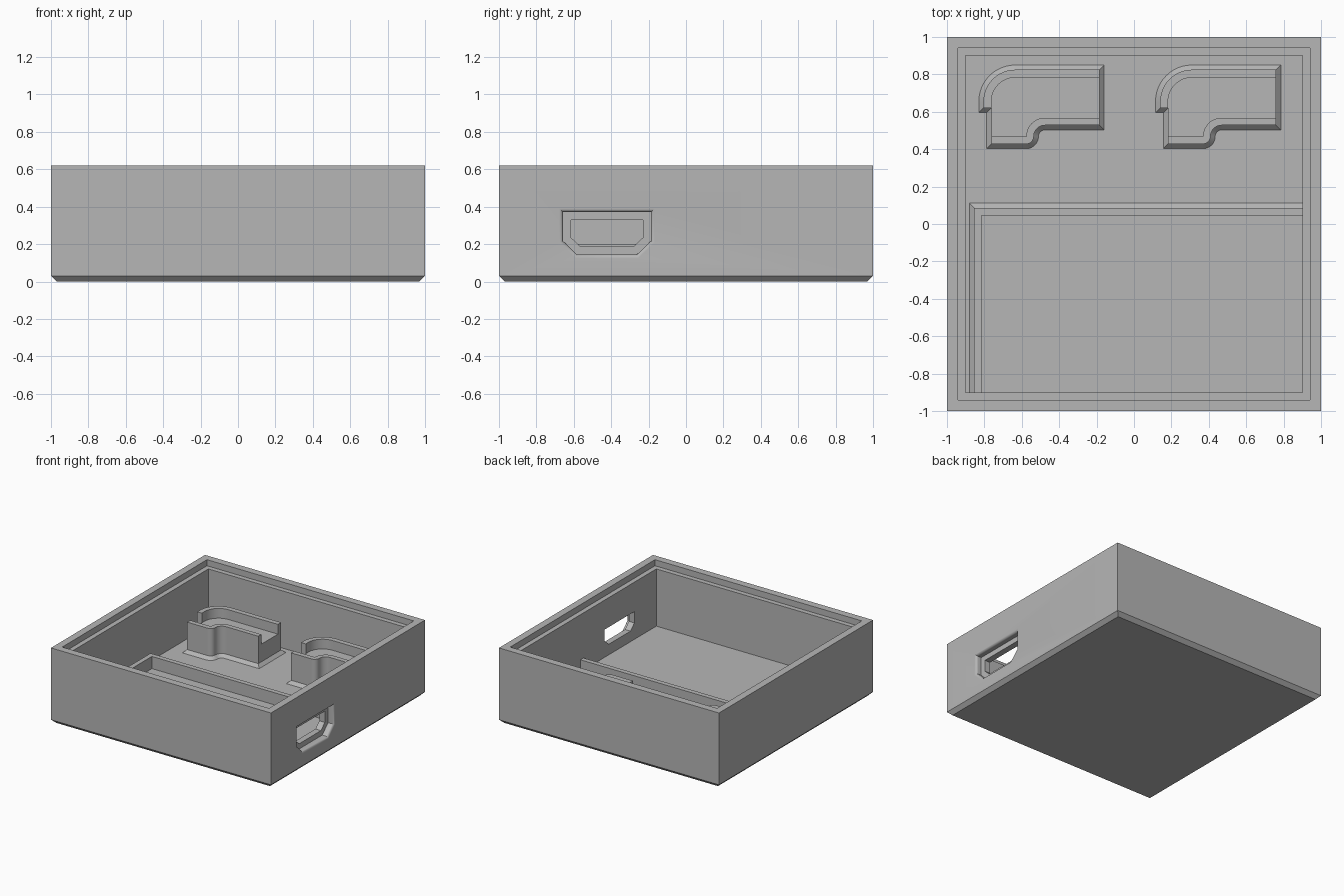
import bpy, bmesh
from math import sin, cos, pi, radians
from mathutils import Vector

if "Cube" in bpy.data.objects:
    bpy.data.objects.remove(bpy.data.objects["Cube"])

grey = bpy.data.materials.new("plain grey")
grey.use_nodes = True
grey.diffuse_color = (0.47, 0.47, 0.47, 1)
grey.node_tree.nodes["Principled BSDF"].inputs["Base Color"].default_value = grey.diffuse_color

FLOOR, RIM, SKIRT, WALL = 0.10, 0.62, 0.025, 0.04


def arc(cx, cy, r, start, end, n=12):
    angles = [radians(start + (end - start) * i / n) for i in range(n + 1)]
    return [(cx + r * cos(a), cy + r * sin(a)) for a in angles]


def grow(pts, d):
    """Mitred outward offset of a counter-clockwise outline."""
    out = []
    for i, p in enumerate(pts):
        p, a, b = Vector(p), Vector(pts[i - 1]), Vector(pts[(i + 1) % len(pts)])
        u, v = (p - a).normalized(), (b - p).normalized()
        n1, n2 = Vector((u.y, -u.x)), Vector((v.y, -v.x))
        out.append(tuple(p + (n1 + n2) * d / (1 + n1.dot(n2))))
    return out


def loft(name, rings):
    """Skin a stack of equal-length 3D rings and cap both ends."""
    bm = bmesh.new()
    loops = [[bm.verts.new(p) for p in ring] for ring in rings]
    for lo, hi in zip(loops, loops[1:]):
        for i in range(len(lo)):
            j = (i + 1) % len(lo)
            bm.faces.new((lo[i], lo[j], hi[j], hi[i]))
    bm.faces.new(loops[0][::-1])
    bm.faces.new(loops[-1])
    bmesh.ops.recalc_face_normals(bm, faces=bm.faces)
    mesh = bpy.data.meshes.new(name)
    bm.to_mesh(mesh)
    bm.free()
    mesh.materials.append(grey)
    obj = bpy.data.objects.new(name, mesh)
    bpy.context.collection.objects.link(obj)
    return obj


def at_z(pts, z):
    return [(x, y, z) for x, y in pts]


def shade(obj):
    bpy.ops.object.select_all(action="DESELECT")
    obj.select_set(True)
    bpy.context.view_layer.objects.active = obj
    bpy.ops.object.shade_smooth_by_angle(angle=radians(30))


# Open tray with chamfered bottom and stepped rim
square = [(-1, -1), (1, -1), (1, 1), (-1, 1)]
section = [(0.97, 0), (1, 0.03), (1, RIM), (0.94, RIM), (0.94, 0.57), (0.9, 0.57), (0.9, FLOOR)]
tray = loft("tray", [at_z([(x * s, y * s) for x, y in square], z) for s, z in section])

# Port opening: rounded-edge pocket around a through hole
hole = [(-0.615, 0.235), (-0.565, 0.187), (-0.28, 0.187), (-0.23, 0.235), (-0.23, 0.328), (-0.615, 0.328)]
pocket, fillet, depth = 0.043, 0.02, 0.05
steps = [(0.8, 0), (1 - depth, 0), (1 - depth, pocket)]
for i in range(7):
    t = pi / 2 * i / 6
    steps.append((1 - fillet + fillet * sin(t), pocket + fillet * (1 - cos(t))))
steps.append((1.03, pocket + fillet))
cutter = loft("port_cutter", [[(x, y, z) for y, z in grow(hole, d)] for x, d in steps])
cutter.hide_render = True
cut = tray.modifiers.new("port", "BOOLEAN")
cut.operation, cut.solver, cut.object = "DIFFERENCE", "EXACT", cutter
bpy.context.view_layer.objects.active = tray
bpy.ops.object.modifier_apply(modifier="port")
bpy.data.objects.remove(cutter)
shade(tray)


# L-shaped rib on the floor with a sloped foot on its outer side
def rib_outline(d):
    x, y = -0.855, 0.086
    return [(0.9, y + d), (x - d, y + d), (x - d, -0.9),
            (x + WALL, -0.9), (x + WALL, y - WALL), (0.9, y - WALL)]


loft("floor_rib", [at_z(rib_outline(d), z) for d, z in
                   ((SKIRT, FLOOR), (0, FLOOR + SKIRT), (0, 0.2))])

# Curved channel holders: solid seat, sloped foot, two guide walls
LEFT, RIGHT, SEAT, TOP = -0.763, -0.185, 0.27, 0.35
bend = (-0.476, 0.468)
front_outer = ([(LEFT, 0.428)] + arc(-0.576, 0.468, WALL, -90, 0)
               + arc(*bend, 0.06, 180, 90)[1:] + [(RIGHT, 0.528)])
front_inner = [(RIGHT, 0.568)] + arc(*bend, 0.1, 90, 180) + [(LEFT, 0.468)]
back_outer = [(RIGHT, 0.825)] + arc(-0.635, 0.655, 0.17, 90, 180) + [(-0.805, 0.62)]
back_inner = [(LEFT, 0.62)] + arc(-0.635, 0.655, 0.128, 180, 90) + [(RIGHT, 0.783)]
body = front_outer + back_outer + [(LEFT, 0.62)]

for side, dx in (("right", 0), ("left", 0.945)):
    parts = [
        loft(side + "_holder_seat", [at_z(grow(body, SKIRT), FLOOR),
                                     at_z(body, FLOOR + SKIRT), at_z(body, SEAT)]),
        loft(side + "_holder_front_wall", [at_z(front_outer + front_inner, z) for z in (SEAT, TOP)]),
        loft(side + "_holder_back_wall", [at_z(back_outer + back_inner, z) for z in (SEAT, TOP)]),
    ]
    for part in parts:
        part.location.x = dx
        shade(part)
